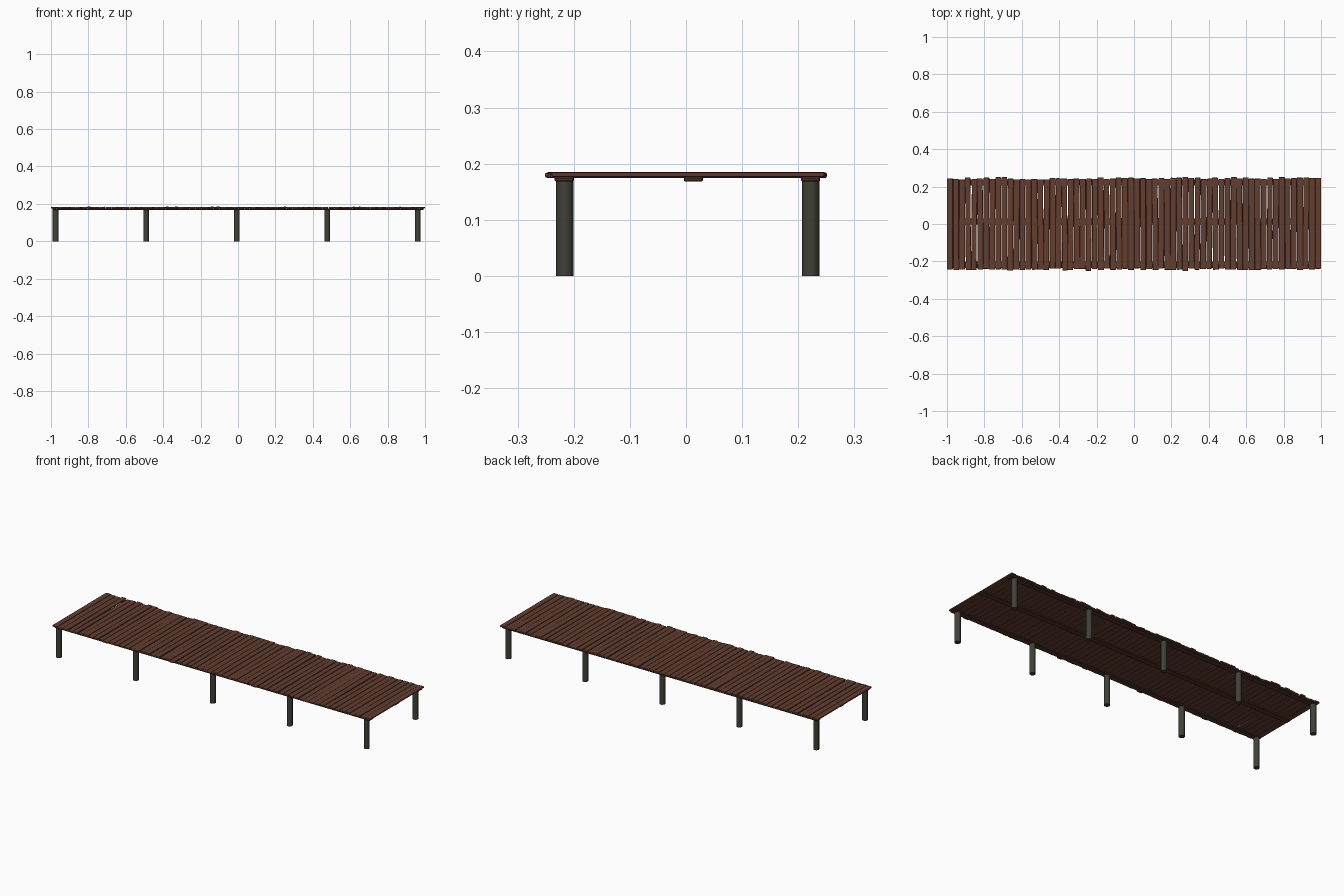
import bpy, bmesh, math, random
from mathutils import Matrix, Vector

if "Cube" in bpy.data.objects:
    bpy.data.objects.remove(bpy.data.objects["Cube"])

random.seed(11)


def material(name, rgb):
    m = bpy.data.materials.new(name)
    m.diffuse_color = (*rgb, 1)
    m.use_nodes = True
    m.node_tree.nodes["Principled BSDF"].inputs["Base Color"].default_value = m.diffuse_color
    return m


PLANK = material("reddish brown wood", (0.125, 0.047, 0.029))
POST = material("dark weathered post", (0.052, 0.052, 0.040))
BEAM = material("dark brown beam", (0.085, 0.034, 0.022))


def finish(bm, name, mat):
    me = bpy.data.meshes.new(name)
    bm.to_mesh(me)
    bm.free()
    me.materials.append(mat)
    ob = bpy.data.objects.new(name, me)
    bpy.context.collection.objects.link(ob)
    return ob


def add_box(bm, size, centre, turn=0.0, roll=0.0):
    mat = (Matrix.Translation(centre) @ Matrix.Rotation(turn, 4, 'Z')
           @ Matrix.Rotation(roll, 4, 'Y') @ Matrix.Diagonal((*size, 1)))
    bmesh.ops.create_cube(bm, size=1, matrix=mat)


def bevel(ob, width, segments):
    mod = ob.modifiers.new("worn edges", 'BEVEL')
    mod.width = width
    mod.segments = segments
    mod.limit_method = 'ANGLE'


# deck: uneven cross planks with narrow, irregular gaps
bm = bmesh.new()
count = 62
pitch = 2.0 / count
for i in range(count):
    x = -1 + pitch * (i + 0.5)
    edge = i in (0, count - 1)
    width = 0.031 if edge else random.uniform(0.028, 0.033)
    length = random.uniform(0.480, 0.495)
    turn = 0 if edge else random.uniform(-0.010, 0.010)
    y = random.uniform(-0.004, 0.004)
    z = 0.1795 + random.uniform(-0.001, 0.001)
    add_box(bm, (width, length, 0.0085), (x, y, z), turn,
            0 if edge else random.uniform(-0.03, 0.03))
# one plank reaches the full deck width
add_box(bm, (0.03, 0.503, 0.0085), (-1 + pitch * 39.5, 0, 0.1797))
planks = finish(bm, "deck_planks", PLANK)
bevel(planks, 0.003, 2)

# three long beams beneath the planks
bm = bmesh.new()
for y in (-0.217, 0.013, 0.222):
    add_box(bm, (1.985, 0.034, 0.008), (0, y, 0.172))
beams = finish(bm, "long_beams", BEAM)
bevel(beams, 0.002, 1)

# two rows of round posts
bm = bmesh.new()
for y in (-0.216, 0.222):
    for x in (-0.975, -0.491, -0.007, 0.477, 0.961):
        bmesh.ops.create_cone(bm, cap_ends=True, segments=16, radius1=0.0155,
                              radius2=0.0155, depth=0.171,
                              matrix=Matrix.Translation((x, y, 0.0855)))
posts = finish(bm, "support_posts", POST)
bpy.context.view_layer.objects.active = posts
posts.select_set(True)
bpy.ops.object.shade_smooth_by_angle(angle=math.radians(40))
